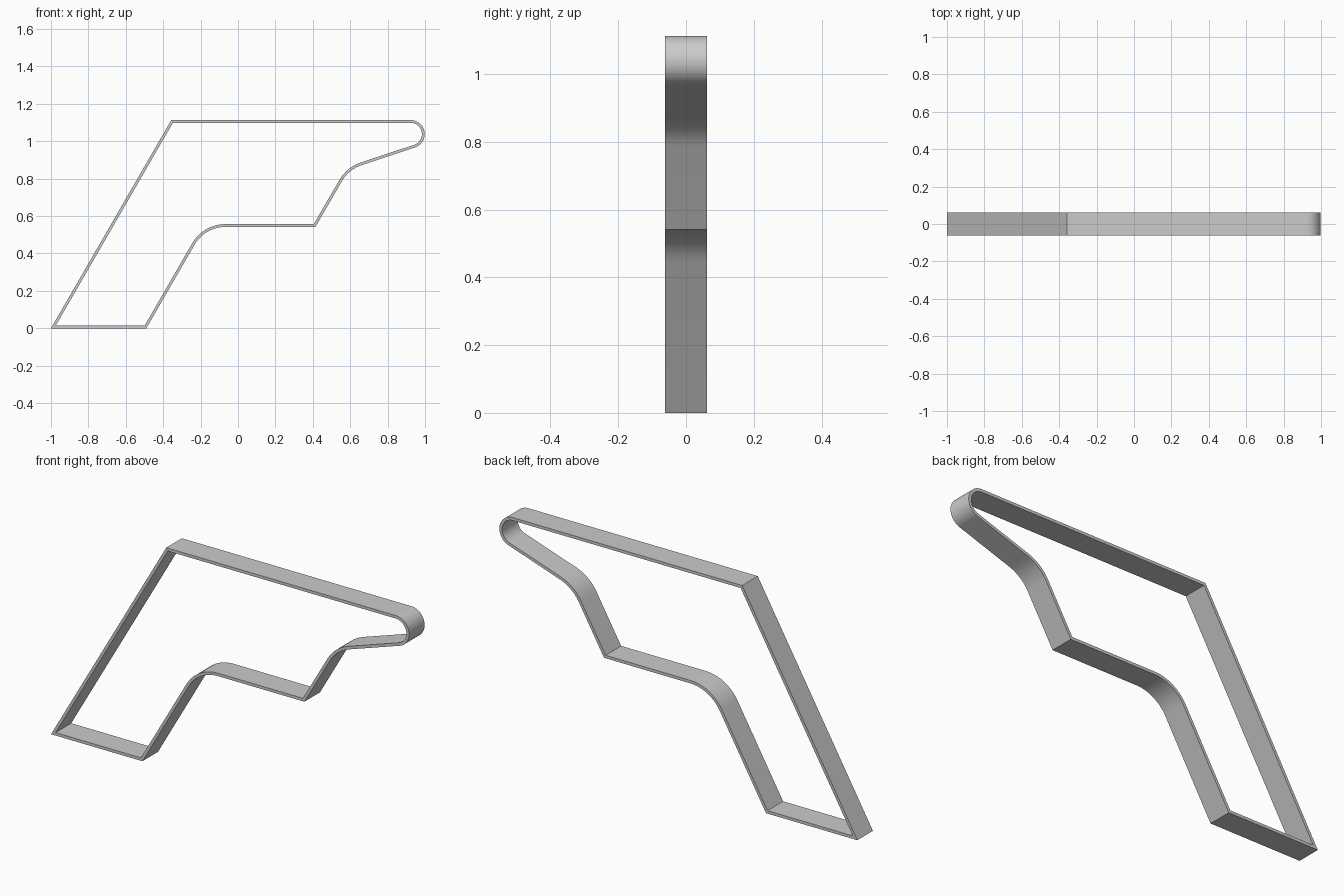
import bpy, bmesh, math
from mathutils import Vector

cube = bpy.data.objects.get("Cube")
if cube:
    bpy.data.objects.remove(cube)

WALL = 0.015
HALF_DEPTH = 0.062

# Outline corners, anticlockwise in x-z: (x, z, fillet radius)
CORNERS = [
    (-1.0, 0, 0), (-0.49, 0, 0), (-0.177, 0.542, 0.19), (0.414, 0.542, 0),
    (0.592, 0.849, 0.19), (1.387, 1.113, 0.075), (-0.357, 1.113, 0),
]


def fillet(prev, here, nxt, radius):
    """Points of a round corner, or the corner itself when the radius is 0."""
    if not radius:
        return [here]
    a, b = (prev - here).normalized(), (nxt - here).normalized()
    half = a.angle(b) / 2
    centre = here + (a + b).normalized() * radius / math.sin(half)
    start = here + a * radius / math.tan(half) - centre
    end = here + b * radius / math.tan(half) - centre
    turn = math.atan2(start.x * end.y - start.y * end.x, start.dot(end))
    steps = max(8, math.ceil(abs(turn) / math.radians(6)))
    spin = math.atan2(start.y, start.x)
    return [centre + radius * Vector((math.cos(spin + turn * i / steps),
                                      math.sin(spin + turn * i / steps)))
            for i in range(steps + 1)]


def inset(points, distance):
    """Mitred inward offset of a closed outline."""
    result = []
    for i, p in enumerate(points):
        d1 = (p - points[i - 1]).normalized()
        d2 = (points[(i + 1) % len(points)] - p).normalized()
        n1, n2 = Vector((-d1.y, d1.x)), Vector((-d2.y, d2.x))
        result.append(p + (n1 + n2) * distance / (1 + n1.dot(n2)))
    return result


# Outer and inner outlines
pts = [Vector((x, z)) for x, z, r in CORNERS]
outer = []
for i, corner in enumerate(CORNERS):
    outer += fillet(pts[i - 1], pts[i], pts[(i + 1) % len(pts)], corner[2])
inner = inset(outer, WALL)

# Hollow band: a rectangular section carried round the outline
bm = bmesh.new()
rings = [[bm.verts.new((p.x, y, p.y)) for p in loop]
         for loop, y in ((outer, -HALF_DEPTH), (outer, HALF_DEPTH),
                         (inner, HALF_DEPTH), (inner, -HALF_DEPTH))]
for k in range(4):
    r, s = rings[k], rings[(k + 1) % 4]
    for i in range(len(outer)):
        j = (i + 1) % len(outer)
        bm.faces.new((r[i], r[j], s[j], s[i]))
bmesh.ops.recalc_face_normals(bm, faces=bm.faces[:])
mesh = bpy.data.meshes.new("outline_band")
bm.to_mesh(mesh)
bm.free()
band = bpy.data.objects.new("outline_band", mesh)
bpy.context.collection.objects.link(band)

# Plain grey material
grey = bpy.data.materials.new("light_grey")
grey.use_nodes = True
colour = (0.6, 0.6, 0.6, 1)
grey.diffuse_color = colour
grey.node_tree.nodes["Principled BSDF"].inputs["Base Color"].default_value = colour
mesh.materials.append(grey)

bpy.ops.object.select_all(action='DESELECT')
band.select_set(True)
bpy.context.view_layer.objects.active = band
bpy.ops.object.shade_smooth_by_angle(angle=math.radians(30))
